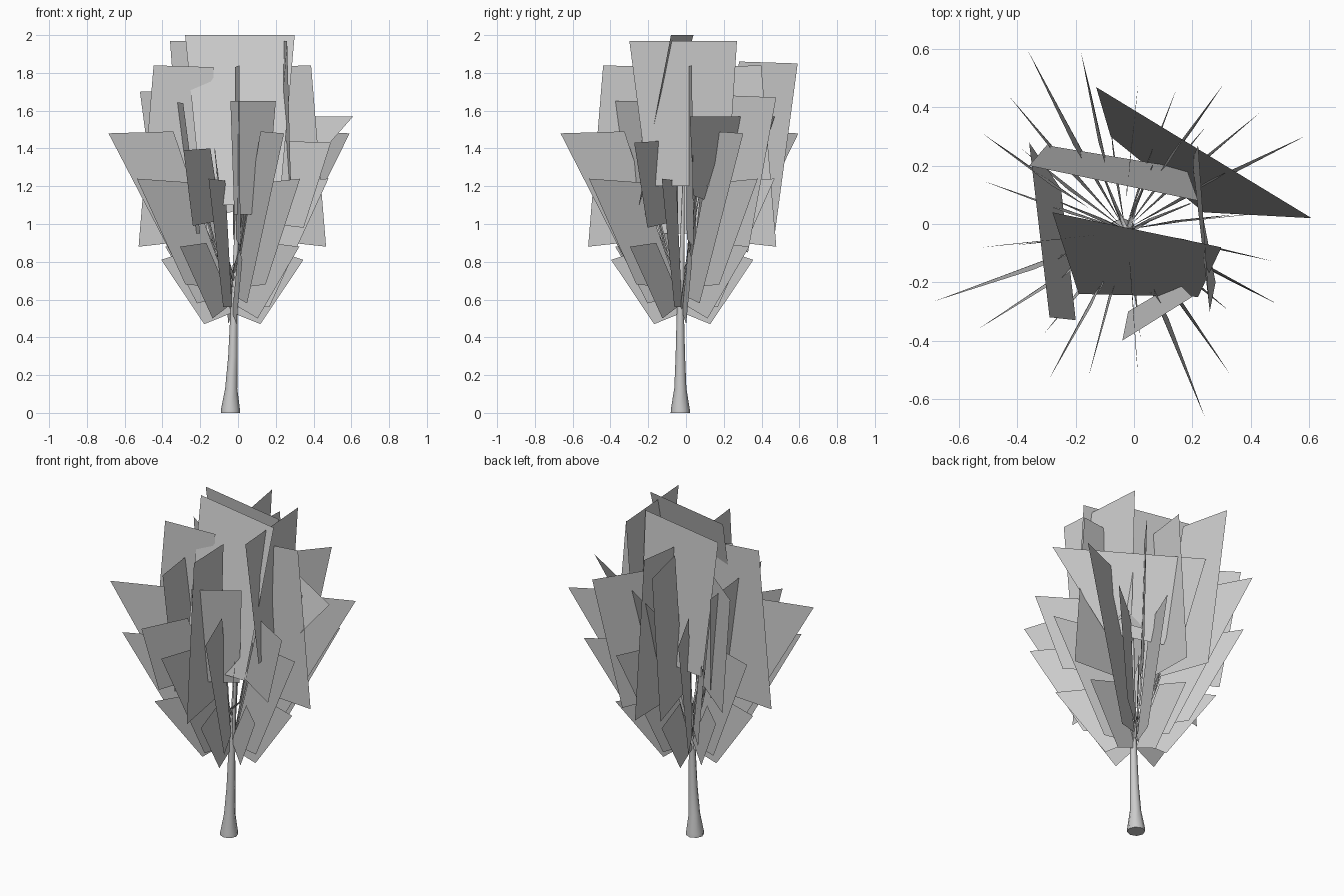
import bpy, bmesh, math

if "Cube" in bpy.data.objects:
    bpy.data.objects.remove(bpy.data.objects["Cube"])

CX, CY = -0.03, -0.02          # axis of the crown


def mesh_object(name, quads):
    bm = bmesh.new()
    for q in quads:
        bm.faces.new([bm.verts.new(p) for p in q])
    me = bpy.data.meshes.new(name)
    bm.to_mesh(me)
    bm.free()
    ob = bpy.data.objects.new(name, me)
    bpy.context.collection.objects.link(ob)
    return ob


def radial_card(angle, profile, twist=3.0):
    """Upright card around the crown axis; profile is four (radius, z) points."""
    pts = []
    for i, (r, z) in enumerate(profile):
        a = math.radians(angle + (twist if i in (1, 2) else 0))
        pts.append((CX + r * math.cos(a), CY + r * math.sin(a), z))
    return pts


def tube(name, points, sides):
    """Tapered tube through (x, y, z, radius) points."""
    bm = bmesh.new()
    rings = []
    for x, y, z, r in points:
        rings.append([bm.verts.new((x + r * math.cos(2 * math.pi * i / sides),
                                    y + r * math.sin(2 * math.pi * i / sides), z))
                      for i in range(sides)])
    for a, b in zip(rings, rings[1:]):
        for i in range(sides):
            j = (i + 1) % sides
            bm.faces.new((a[i], a[j], b[j], b[i]))
    bm.faces.new(rings[0][::-1])
    bm.faces.new(rings[-1])
    me = bpy.data.meshes.new(name)
    bm.to_mesh(me)
    bm.free()
    for p in me.polygons:
        p.use_smooth = len(p.vertices) == 4
    ob = bpy.data.objects.new(name, me)
    bpy.context.collection.objects.link(ob)
    return ob


# trunk with flared foot
tube("trunk", [(-0.04, -0.03, 0, 0.051), (-0.04, -0.03, 0.02, 0.05),
               (-0.036, -0.03, 0.13, 0.032), (-0.027, -0.03, 0.3, 0.025),
               (-0.022, -0.03, 0.5, 0.02), (-0.01, -0.02, 0.9, 0.012),
               (0.0, -0.01, 1.35, 0.004)], 8)

# thin branches inside the crown
for k in range(8):
    a = math.radians(22 + 45 * k)
    h = 1.15 + 0.25 * (k % 2)
    tube("branch", [(-0.022, -0.03, 0.5 + 0.04 * k, 0.009),
                    (CX + 0.09 * math.cos(a), CY + 0.09 * math.sin(a), 0.85, 0.006),
                    (CX + 0.24 * math.cos(a), CY + 0.24 * math.sin(a), h, 0.002)], 4)

# rings of upright leaf cards: angles, then
# outer top, inner top, inner bottom, outer bottom as (radius, z)
tiers = {
    "lowest_leaves": ((8, 98, 188, 278),
                      [(0.38, 0.81), (0.17, 0.88), (0.0, 0.53), (0.15, 0.47)]),
    "low_leaves": ((52, 142, 232, 322),
                   [(0.45, 0.88), (0.24, 0.90), (0.0, 0.58), (0.17, 0.50)]),
    "slim_leaves": ((-12, 70, 161, 256),
                    [(0.52, 1.24), (0.20, 1.23), (0.01, 0.56), (0.20, 0.56)]),
    "middle_leaves": ((41, 131, 214, 306),
                      [(0.61, 1.24), (0.28, 1.22), (0.03, 0.66), (0.30, 0.68)]),
    "wide_leaves": ((27.5, 118.5, 200.5, 293),
                    [(0.70, 1.48), (0.34, 1.49), (0.02, 0.62), (0.20, 0.58)]),
    "side_leaves": ((7, 85, 187, 275),
                    [(0.42, 1.84), (0.10, 1.83), (0.14, 0.92), (0.50, 0.88)]),
}
for name, (angles, profile) in tiers.items():
    mesh_object(name, [radial_card(a, profile) for a in angles])

# single radial cards: angle, outer radius, top z, bottom outer radius, bottom z
singles = [(-26, 0.58, 1.43, 0.42, 0.98), (243, 0.57, 1.39, 0.46, 0.99),
           (56, 0.60, 1.67, 0.42, 0.85), (146, 0.59, 1.70, 0.47, 0.95),
           (104, 0.63, 1.85, 0.50, 0.91)]
mesh_object("outer_leaves", [
    radial_card(a, [(r, z), (r * 0.5, z + 0.01), (r * 0.25, zb + 0.03), (rb, zb)])
    for a, r, z, rb, zb in singles])

# broad cards wrapped around the top of the crown
mesh_object("top_front_leaf", [[(-0.28, 0.04, 2.0), (0.30, -0.08, 2.0),
                                (0.22, -0.25, 1.10), (-0.19, -0.24, 1.10)]])
mesh_object("left_leaf", [[(-0.36, 0.28, 1.65), (-0.29, -0.32, 1.64),
                           (-0.20, -0.33, 0.95), (-0.25, 0.12, 0.95)]])
mesh_object("top_right_leaf", [[(0.26, -0.30, 1.97), (0.22, 0.27, 1.97),
                                (0.20, 0.22, 1.20), (0.28, -0.20, 1.20)]])
mesh_object("top_back_leaf", [[(0.22, 0.08, 1.97), (-0.36, 0.20, 1.97),
                               (-0.30, 0.27, 1.15), (0.18, 0.19, 1.15)]])
mesh_object("slanted_back_leaf", [[(0.61, 0.02, 1.57), (-0.13, 0.47, 1.57),
                                   (-0.08, 0.30, 1.05), (0.24, 0.04, 1.15)]])
mesh_object("front_leaf", [[(-0.04, -0.40, 1.65), (0.20, -0.25, 1.65),
                            (0.15, -0.20, 1.05), (-0.02, -0.30, 1.05)]])
